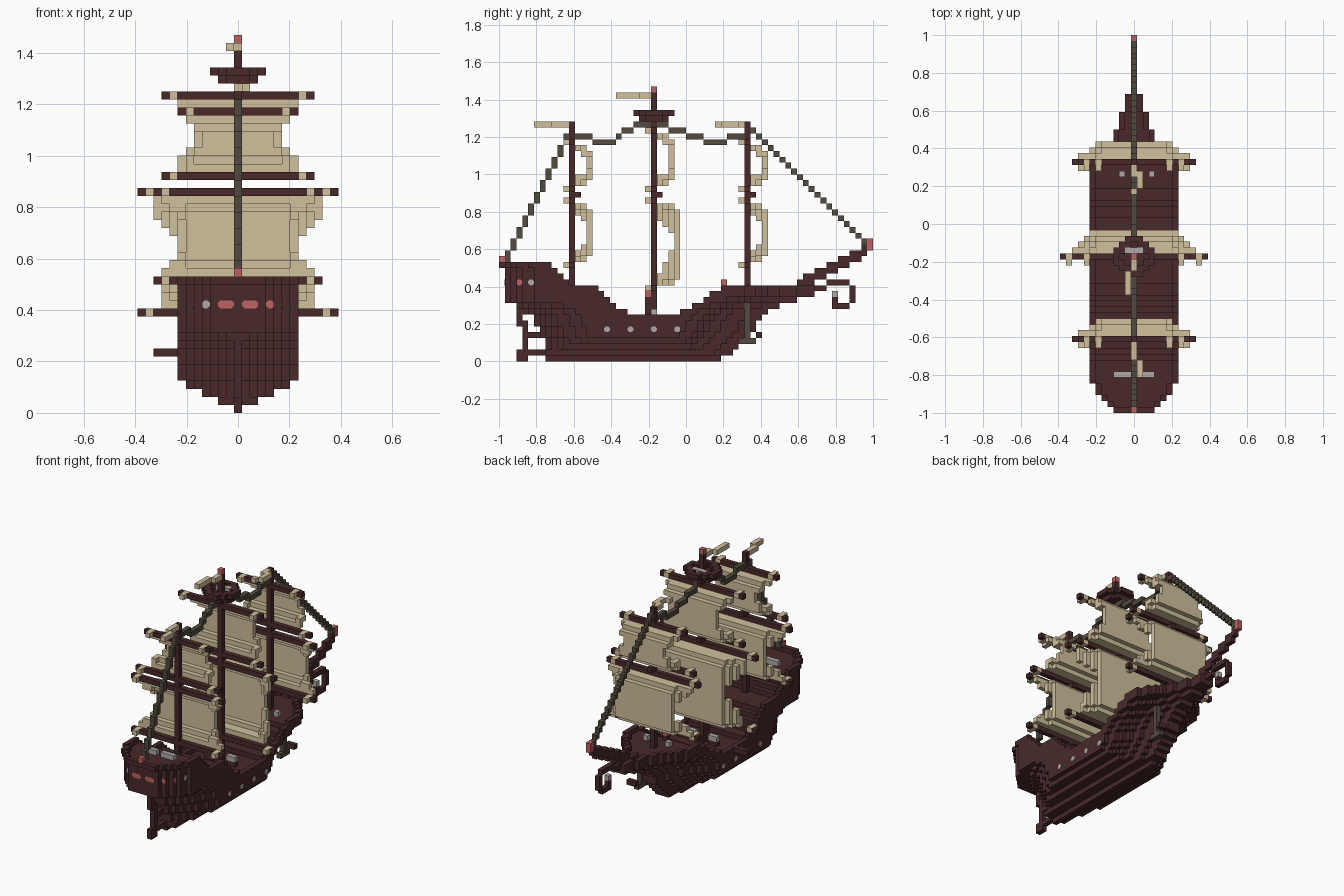
import bpy, bmesh
from mathutils import Vector

cube = bpy.data.objects.get("Cube")
if cube:
    bpy.data.objects.remove(cube)

V = 1 / 32  # edge length of one block


def material(name, rgb):
    m = bpy.data.materials.new(name)
    m.diffuse_color = (*rgb, 1)
    m.use_nodes = True
    bsdf = m.node_tree.nodes["Principled BSDF"]
    bsdf.inputs["Base Color"].default_value = (*rgb, 1)
    bsdf.inputs["Roughness"].default_value = 0.9
    return m


WOOD = material("dark_red_wood", (0.065, 0.022, 0.023))
CLOTH = material("sail_cloth", (0.63, 0.53, 0.335))
ROPE = material("rope_brown", (0.084, 0.070, 0.050))
RED = material("lantern_red", (0.52, 0.125, 0.125))
GREY = material("pale_grey", (0.43, 0.40, 0.40))


def box(x0, x1, y0, y1, z0, z1):
    """Block cells in an inclusive range; x is centred on 0."""
    return {(x, y, z) for x in range(x0, x1 + 1) for y in range(y0, y1 + 1)
            for z in range(z0, z1 + 1)}


def finish(name, bm, mat):
    me = bpy.data.meshes.new(name)
    bm.to_mesh(me)
    bm.free()
    me.materials.append(mat)
    ob = bpy.data.objects.new(name, me)
    bpy.context.collection.objects.link(ob)


def blocks(name, cells, mat):
    """Build the outer skin of a set of block cells."""
    bm, verts = bmesh.new(), {}
    for c in sorted(cells):
        for axis in range(3):
            for side in (0, 1):
                n = list(c)
                n[axis] += 2 * side - 1
                if tuple(n) in cells:
                    continue
                ring = [(0, 0), (1, 0), (1, 1), (0, 1)]
                if not side:
                    ring.reverse()
                face = []
                for a, b in ring:
                    p = list(c)
                    p[axis] += side
                    p[(axis + 1) % 3] += a
                    p[(axis + 2) % 3] += b
                    p = tuple(p)
                    if p not in verts:
                        verts[p] = bm.verts.new(((p[0] - 0.5) * V, p[1] * V, p[2] * V))
                    face.append(verts[p])
                bm.faces.new(face)
    finish(name, bm, mat)


def window(name, centre, normal, half_len, mat):
    """Thin eight-sided plate on a wall; centre is in block units."""
    bm = bmesh.new()
    n = Vector(normal)
    u = Vector((0, 0, 1)).cross(n)
    c, k = Vector(centre), 0.2
    h, s = half_len, 0.5
    outline = [(h, -k), (h, k), (h - 0.3, s), (-h + 0.3, s),
               (-h, k), (-h, -k), (-h + 0.3, -s), (h - 0.3, -s)]
    base = [bm.verts.new((c + u * a + Vector((0, 0, b))) * V) for a, b in outline]
    face = bm.faces.new(base)
    out = bmesh.ops.extrude_face_region(bm, geom=[face])["geom"]
    for v in out:
        if isinstance(v, bmesh.types.BMVert):
            v.co += n * 0.0015
    bmesh.ops.recalc_face_normals(bm, faces=bm.faces[:])
    finish(name, bm, mat)


# Hull: stern and bow ends of every layer, with tapering half widths
STERN = [-24, -27, -24, -24, -25, -25, -26, -26, -27, -29] + [-31] * 6 + [-32]
BOW = [6, 8, 9, 10, 11, 12, 12, 13, 14, 16, 19, 22, 22] + [22] * 4
BOW_TAPER = [1, 1, 1, 2, 2, 2, 3, 3, 4, 5, 6, 6, 7]
HIGH_TAPER = [3, 4, 5, 6, 6, 7]
LOW_TAPER = [1, 2, 3, 4, 5, 5, 6, 6, 7]
BOTTOM = [0, 2, 4, 6]
SHEER = [(-23, 17), (-22, 16), (-21, 15), (-20, 14), (-15, 13), (-14, 12), (-13, 11),
         (-12, 10), (-10, 9), (-1, 8), (1, 9), (3, 10), (4, 11), (6, 12), (99, 13)]


def top(y):
    return next(h for end, h in SHEER if y < end)


def half(y, z):
    a, b = y - STERN[z], BOW[z] - 1 - y
    if a < 0 or b < 0:
        return -1
    taper = HIGH_TAPER if z > 9 else LOW_TAPER
    w = min(taper[min(a, len(taper) - 1)], BOW_TAPER[min(b, 12)])
    if z == 1 and a < 3:
        return 0
    return min(w, BOTTOM[z]) if z < 4 else w


hull = set()
for y in range(-32, 22):
    h = top(y)
    for z in range(h):
        w = half(y, z)
        for x in range(-w, w + 1):
            # the top layer is only a rail around the deck
            inner = abs(x) < w and y > -32 and half(y - 1, z) >= abs(x) and y < 20
            if z < h - 1 or not inner:
                hull.add((x, y, z))
blocks("hull", hull, WOOD)

# Rudder with its hinges
blocks("rudder", box(0, 0, -29, -29, 6, 9) | box(0, 0, -28, -28, 2, 6) |
       box(0, 0, -29, -28, 0, 1) | box(0, 0, -28, -26, 8, 8) | box(0, 0, -27, -26, 4, 4), WOOD)

# Bow scroll and bowsprit
blocks("bow_scroll", box(0, 0, 22, 23, 12, 12) | box(0, 0, 24, 27, 13, 13) |
       box(0, 0, 28, 28, 10, 12) | box(0, 0, 25, 27, 9, 9) | box(0, 0, 25, 25, 10, 10), WOOD)
blocks("scroll_tip", box(0, 0, 25, 25, 11, 11), GREY)
sprit = box(0, 0, 16, 18, 12, 12)
for y in range(19, 31):
    z = round(13.4 + (y - 19) * 0.5)
    sprit |= box(0, 0, y, y, z - 1, z)
blocks("bowsprit", sprit, WOOD)

# Red lamps
for name, cells in {"stern_lamp": box(0, 0, -32, -32, 17, 17), "mast_lamp": box(0, 0, -6, -6, 46, 46),
                    "bow_lamp": box(0, 0, 31, 31, 19, 20), "deck_lamp": box(0, 0, -7, -7, 11, 11),
                    "foredeck_lamp": box(0, 0, 6, 6, 13, 13)}.items():
    blocks(name, cells, RED)
blocks("deck_lamp_post", box(0, 0, -7, -7, 7, 10), WOOD)
blocks("foredeck_lamp_post", box(0, 0, 6, 6, 12, 12), WOOD)

# Grey deck fittings
blocks("stern_deck_fittings", box(-3, -1, -26, -26, 16, 16) | box(1, 3, -26, -26, 16, 16), GREY)
blocks("main_deck_fittings", box(-3, -2, -6, -6, 8, 8) | box(2, 3, -6, -6, 8, 8), GREY)
blocks("main_fitting_bases", box(-3, -2, -6, -6, 7, 7) | box(2, 3, -6, -6, 7, 7), WOOD)
blocks("fore_deck_fittings", {(-2, 8, 12), (3, 8, 12)}, GREY)

# Gun ports, side windows and stern windows
for s, side in ((1, "left"), (-1, "right")):
    for i, y in enumerate((-14, -10, -6, -2)):
        window(f"{side}_gun_port_{i + 1}", (s * (half(y, 5) + 0.5), y + 0.5, 5.5),
               (s, 0, 0), 0.5, GREY)
    for name, y, mat in (("aft", -29, RED), ("forward", -27, GREY)):
        window(f"{side}_{name}_window", (s * (half(y, 13) + 0.5), y + 0.5, 13.5),
               (s, 0, 0), 0.5, mat)
for i, (x, h, mat) in enumerate([(-4, 0.5, GREY), (-1.5, 1, RED), (1.5, 1, RED), (4, 0.5, RED)]):
    y = next(y for y in range(-31, 0) if half(y, 13) >= abs(x))
    window(f"stern_window_{i + 1}", (x, y, 13.5), (0, -1, 0), h, mat)


def sail(name, y, z0, depth, flat, widths):
    """Cloth billowing to the bow; beyond the flat half width it curls back."""
    cells, last = set(), len(widths) - 1
    for i, w in enumerate(widths):
        edge = min(i, last - i)
        near, far = [(1, depth - 1), (depth - 1, depth)][edge] if edge < 2 else (depth, depth)
        for x in range(-w, w + 1):
            curl = max(0, abs(x) - flat)
            cells |= box(x, x, y + max(1, near - curl), y + max(1, far - curl), z0 + i, z0 + i)
    blocks(name, cells, CLOTH)


# Masts: y, foot, top, yards as (height, half length), sails as (foot, depth, flat, widths)
SMALL_YARDS = [(37, 7), (29, 9), (27, 10), (16, 10)]
SMALL_SAILS = [(30, 3, 5, [6, 6, 5, 4, 4, 5, 6]), (17, 3, 6, [9, 8, 7, 6, 6, 6, 6, 7, 8, 9])]
MASTS = {
    "mizzen": (-20, 12, 40, SMALL_YARDS, SMALL_SAILS),
    "main": (-6, 6, 45, [(39, 9), (29, 9), (27, 12), (12, 12)],
             [(30, 3, 6, [7, 7, 6, 5, 5, 5, 5, 6, 7]),
              (13, 4, 7, [9, 9, 9, 9, 8, 8, 7, 7, 7, 8, 9, 10, 10, 10])]),
    "fore": (10, 12, 40, SMALL_YARDS, SMALL_SAILS),
}
for name, (y, z0, z1, yards, sails) in MASTS.items():
    blocks(name + "_mast", box(0, 0, y, y, z0, z1) | box(0, 0, y + 1, y + 1, 28, 28), WOOD)
    spars, ties = set(), set()
    for z, w in yards:
        spars |= box(-w, w, y, y, z, z)
        for x in (1 - w, w - 1):
            ties |= box(x, x, y - 1, y, z, z)
    blocks(name + "_yards", spars - ties, WOOD)
    blocks(name + "_yard_ties", ties, CLOTH)
    for part, shape in zip(("upper", "lower"), sails):
        sail(f"{name}_{part}_sail", y, *shape)

# Pennants
blocks("mizzen_pennant", box(0, 0, -23, -21, 40, 40) | box(1, 1, -26, -24, 40, 40), CLOTH)
blocks("main_pennant", box(0, 0, -8, -7, 45, 45) | box(-1, -1, -12, -9, 45, 45), CLOTH)
blocks("fore_pennant", box(0, 0, 8, 9, 40, 40) | box(1, 1, 6, 8, 40, 40) |
       box(0, 0, 5, 5, 40, 40), CLOTH)

# Round lookout nest: floor and rim
floor = {c for c in box(-2, 2, -8, -4, 41, 41) if c[0] ** 2 + (c[1] + 6) ** 2 < 6}
rim = {c for c in box(-3, 3, -9, -3, 42, 42) if 4 < c[0] ** 2 + (c[1] + 6) ** 2 < 11}
blocks("lookout_nest", floor | rim, WOOD)
blocks("nest_fittings", box(-1, 1, -5, -5, 42, 42), GREY)

# Rigging: sloped stays and slack ropes between the masts
stays = set()
for y in range(-31, -20):
    z = 18 + (y + 31) * 2
    stays |= box(0, 0, y, y, z - 1, z)
for y in range(11, 31):
    stays |= box(0, 0, y, y, 50 - y, 50 - y)
for y0, y1, z in [(-19, -17, 38), (-16, -13, 37), (-12, -12, 38), (-11, -10, 39), (-9, -7, 40),
                  (-5, -4, 40), (-3, -1, 39), (0, 2, 38), (3, 6, 37), (7, 9, 38)]:
    stays |= box(0, 0, y0, y1, z, z)
blocks("rigging", stays, ROPE)

# Anchor on the left bow and boom on the right side
blocks("anchor", box(3, 3, 10, 10, 4, 9) | box(3, 3, 9, 11, 3, 3), ROPE)
blocks("anchor_fluke", box(3, 4, 12, 12, 4, 4), WOOD)
blocks("side_boom", box(-10, -8, -6, -6, 7, 7), WOOD)
